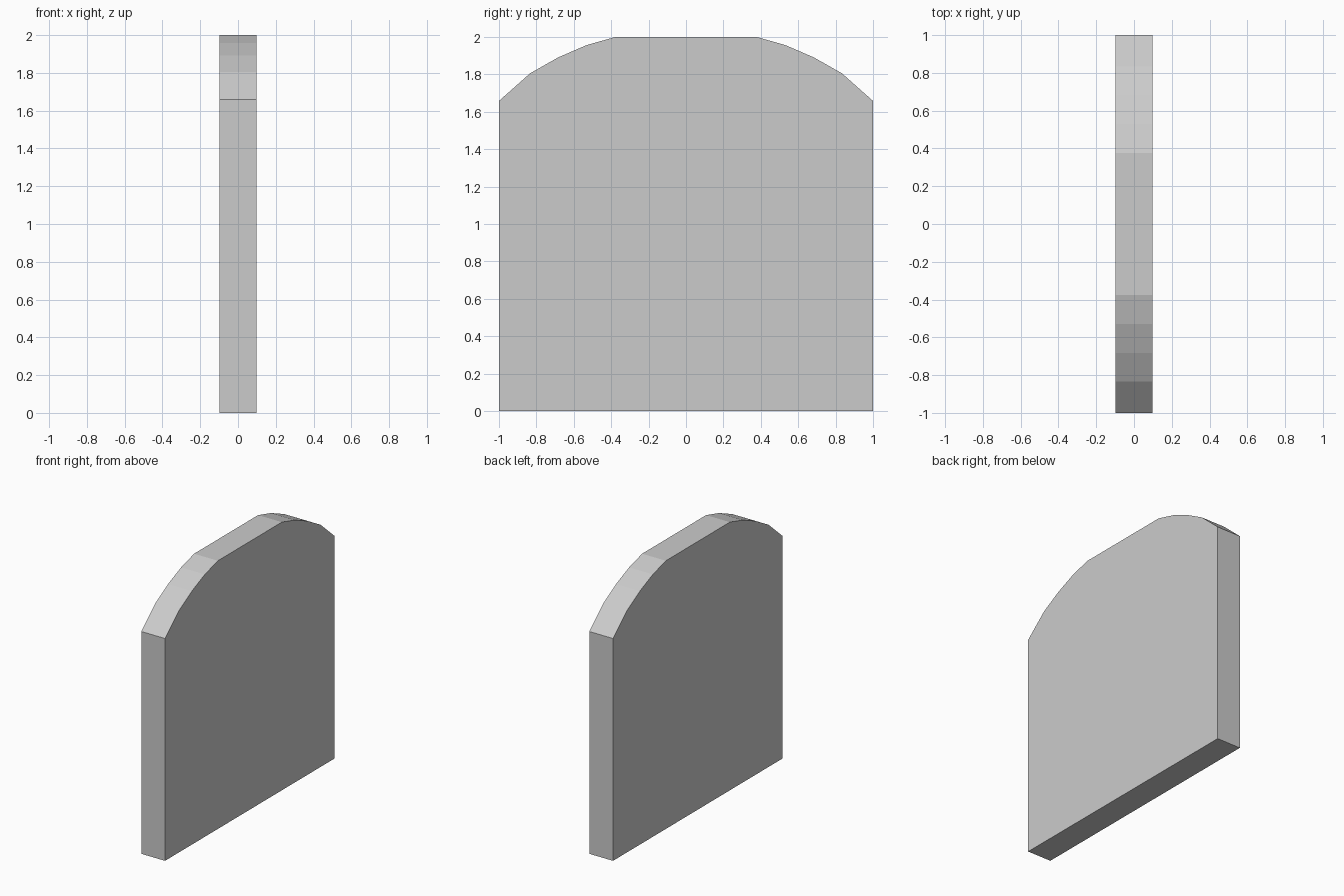
import bpy
import bmesh

if "Cube" in bpy.data.objects:
    bpy.data.objects.remove(bpy.data.objects["Cube"])

HALF_THICKNESS = 0.098

# Right half of the slab outline (y, z), bottom to top
half = [(1.0, 0.0), (1.0, 1.658), (0.833, 1.806),
        (0.683, 1.891), (0.53, 1.957), (0.377, 2.0)]
outline = half + [(-y, z) for y, z in reversed(half)]

# Slab: one profile face extruded through its thickness
bm = bmesh.new()
face = bm.faces.new([bm.verts.new((-HALF_THICKNESS, y, z)) for y, z in outline])
extruded = bmesh.ops.extrude_face_region(bm, geom=[face], use_keep_orig=True)
new_verts = [g for g in extruded["geom"] if isinstance(g, bmesh.types.BMVert)]
bmesh.ops.translate(bm, verts=new_verts, vec=(2 * HALF_THICKNESS, 0, 0))
bmesh.ops.recalc_face_normals(bm, faces=bm.faces)

mesh = bpy.data.meshes.new("arched_slab")
bm.to_mesh(mesh)
bm.free()
slab = bpy.data.objects.new("arched_slab", mesh)
bpy.context.collection.objects.link(slab)
